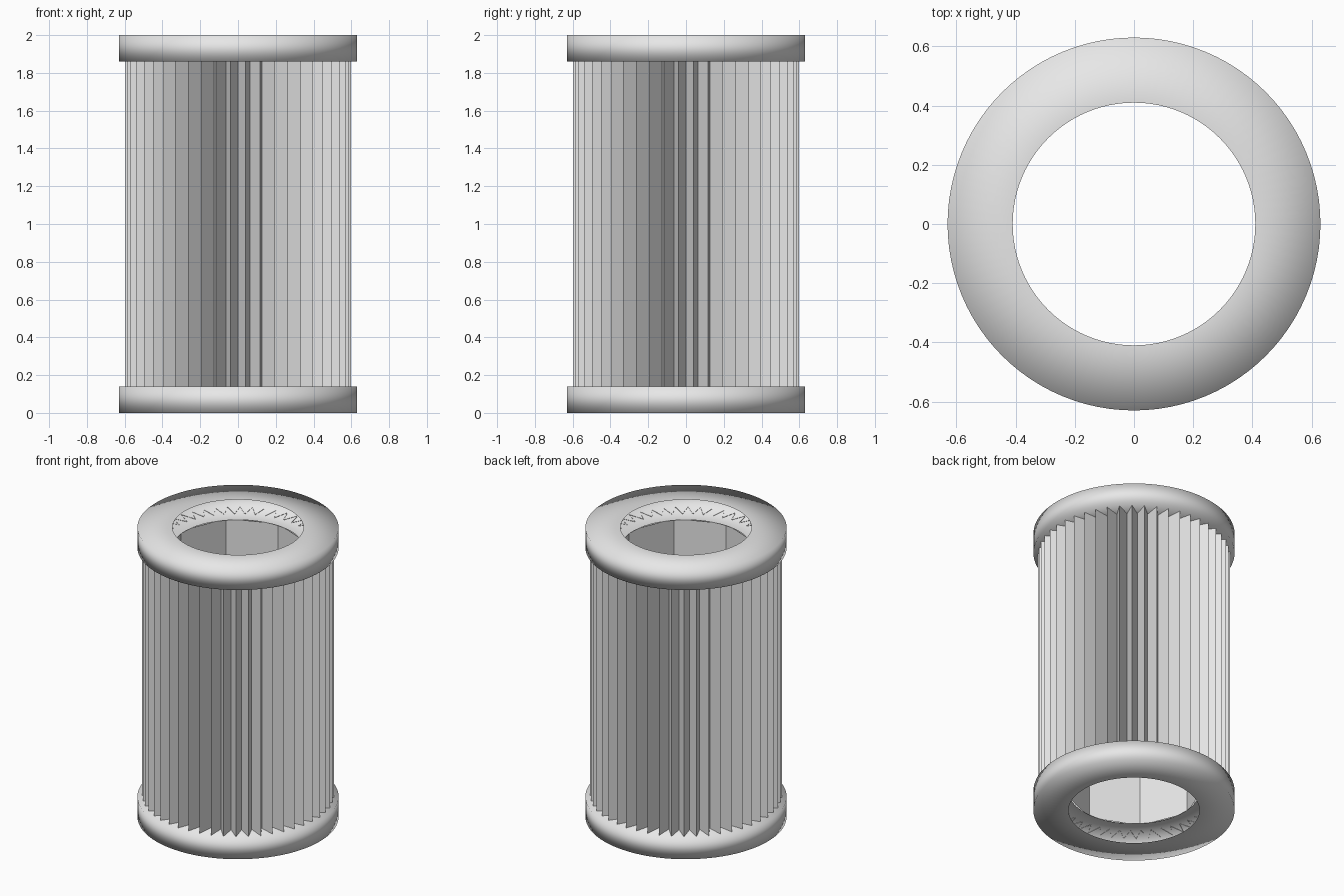
import bpy
from math import sin, cos, tau

cube = bpy.data.objects.get("Cube")
if cube:
    bpy.data.objects.remove(cube, do_unlink=True)

# Single neutral grey
grey = bpy.data.materials.new("neutral grey")
grey.use_nodes = True
grey.diffuse_color = (0.8, 0.8, 0.8, 1)
grey.node_tree.nodes["Principled BSDF"].inputs["Base Color"].default_value = (0.8, 0.8, 0.8, 1)


def sweep(name, profile, sides, smooth=False, valley=1.0):
    """Revolve an open (radius, z) profile; odd corners are scaled by valley."""
    verts = []
    for radius, z in profile:
        for i in range(sides):
            a = tau * i / sides
            r = radius * (1.0 if i % 2 else valley)
            verts.append((r * cos(a), r * sin(a), z))
    faces = []
    for k in range(len(profile) - 1):
        for i in range(sides):
            j = (i + 1) % sides
            low, high = k * sides, (k + 1) * sides
            faces.append((low + i, low + j, high + j, high + i))
    mesh = bpy.data.meshes.new(name)
    mesh.from_pydata(verts, [], faces)
    mesh.materials.append(grey)
    mesh.polygons.foreach_set("use_smooth", [smooth] * len(faces))
    mesh.update()
    obj = bpy.data.objects.new(name, mesh)
    bpy.context.collection.objects.link(obj)
    return obj


HEIGHT, CAP = 2.0, 0.14
OUTER, HOLE = 0.63, 0.41
PLEATS, TIP, VALLEY = 48, 0.60, 0.495

# End caps: soft-shaded hollow rings, open towards the hole
for name, base in (("bottom_cap", 0.0), ("top_cap", HEIGHT - CAP)):
    sweep(name, [(HOLE, base), (OUTER, base), (OUTER, base + CAP), (HOLE, base + CAP)],
          96, smooth=True)

# Pleated filter wall, valleys on the axes
sweep("pleated_wall", [(TIP, CAP - 0.002), (TIP, HEIGHT - CAP + 0.002)],
      PLEATS * 2, valley=VALLEY / TIP)

# Eight-sided inner core, facing inwards
sweep("inner_core", [(0.435, HEIGHT - CAP), (0.435, CAP)], 8)
